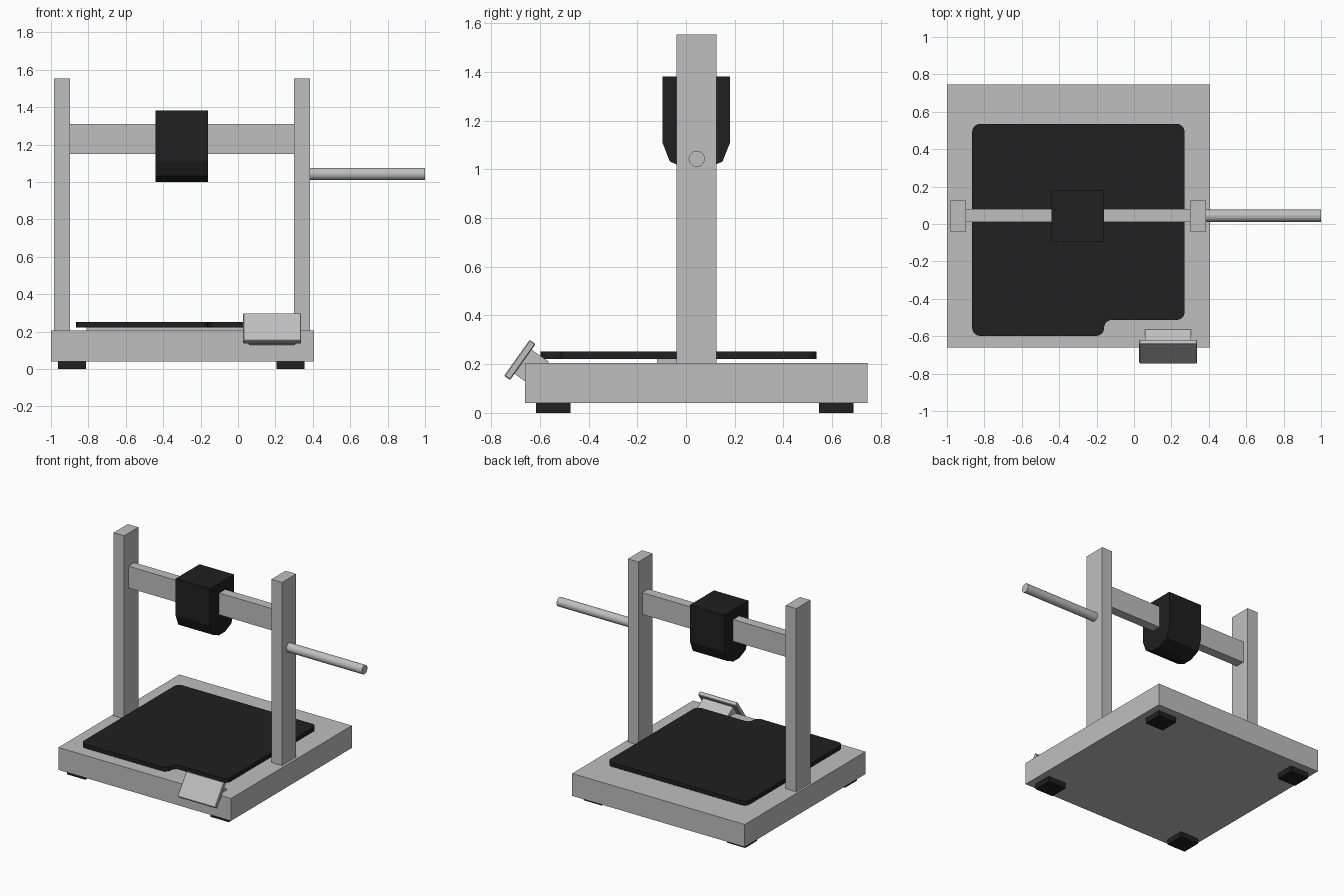
import bpy, bmesh, math
from mathutils import Matrix

if "Cube" in bpy.data.objects:
    bpy.data.objects.remove(bpy.data.objects["Cube"])


def material(name, value):
    m = bpy.data.materials.new(name)
    m.diffuse_color = (value, value, value, 1)
    m.use_nodes = True
    m.node_tree.nodes["Principled BSDF"].inputs["Base Color"].default_value = m.diffuse_color
    return m


GREY = material("light grey", 0.52)
BLACK = material("black", 0.014)


def finish(name, bm, mat):
    bmesh.ops.recalc_face_normals(bm, faces=bm.faces)
    me = bpy.data.meshes.new(name)
    bm.to_mesh(me)
    bm.free()
    me.materials.append(mat)
    ob = bpy.data.objects.new(name, me)
    bpy.context.collection.objects.link(ob)
    return ob


def prism(name, pts, vec, mat):
    """Extrude a closed outline along a vector."""
    bm = bmesh.new()
    face = bm.faces.new([bm.verts.new(p) for p in pts])
    new = bmesh.ops.extrude_face_region(bm, geom=[face])["geom"]
    bmesh.ops.translate(bm, vec=vec, verts=[v for v in new if isinstance(v, bmesh.types.BMVert)])
    return finish(name, bm, mat)


def box(name, x, y, z, mat):
    pts = [(x[0], y[0], z[0]), (x[1], y[0], z[0]), (x[1], y[1], z[0]), (x[0], y[1], z[0])]
    return prism(name, pts, (0, 0, z[1] - z[0]), mat)


def side_prism(name, yz, x0, x1, mat):
    return prism(name, [(x0, y, z) for y, z in yz], (x1 - x0, 0, 0), mat)


def rounded(corners, r, steps=6):
    """Round each right-angled corner of an axis-aligned outline."""
    out = []
    n = len(corners)
    for i, (x, y) in enumerate(corners):
        (px, py), (nx, ny) = corners[i - 1], corners[(i + 1) % n]
        lp, ln = math.hypot(px - x, py - y), math.hypot(nx - x, ny - y)
        a = ((px - x) / lp, (py - y) / lp)
        b = ((nx - x) / ln, (ny - y) / ln)
        for k in range(steps + 1):
            t = math.pi / 2 * k / steps
            u, v = r * (1 - math.sin(t)), r * (1 - math.cos(t))
            out.append((x + a[0] * u + b[0] * v, y + a[1] * u + b[1] * v))
    return out


# Base and feet
box("base", (-1, 0.405), (-0.66, 0.745), (0.04, 0.205), GREY)
for x in (-0.963, 0.205):
    for y in (-0.615, 0.547):
        box("foot", (x, x + 0.15), (y, y + 0.14), (0, 0.04), BLACK)

# Gantry posts and crossbar
for x in (-0.985, 0.3):
    box("post", (x, x + 0.086), (-0.04, 0.125), (0.205, 1.553), GREY)
box("crossbar", (-0.9, 0.3), (0.01, 0.08), (1.15, 1.31), GREY)

# Tool head with tapered lower end
half = [(0.139, 1.382), (0.139, 1.11), (0.108, 1.032), (0.035, 1.0)]
cy = 0.042
profile = [(cy - y, z) for y, z in half] + [(cy + y, z) for y, z in reversed(half)]
side_prism("tool_head", profile, -0.44, -0.16, BLACK)

# Spool rod
bm = bmesh.new()
bmesh.ops.create_cone(bm, cap_ends=True, segments=32, radius1=0.033, radius2=0.033, depth=0.615,
                      matrix=Matrix.Translation((0.6925, 0.044, 1.043)) @ Matrix.Rotation(math.pi / 2, 4, 'Y'))
rod = finish("spool_rod", bm, GREY)
bpy.context.view_layer.objects.active = rod
rod.select_set(True)
bpy.ops.object.shade_smooth_by_angle(angle=math.radians(40))

# Print bed with front notch, on a narrow carriage
outline = rounded([(-0.865, -0.598), (-0.16, -0.598), (-0.16, -0.513),
                   (0.27, -0.513), (0.27, 0.535), (-0.865, 0.535)], 0.042)
prism("print_bed", [(x, y, 0.222) for x, y in outline], (0, 0, 0.03), BLACK)
box("bed_carriage", (-0.81, 0.21), (-0.12, 0.055), (0.205, 0.222), GREY)

# Tilted control screen and its bracket
screen = side_prism("control_screen", [(-0.747, 0.152), (-0.722, 0.135), (-0.617, 0.283), (-0.642, 0.3)],
                    0.028, 0.337, GREY)
bev = screen.modifiers.new("edge", 'BEVEL')
bev.width = 0.004
bev.segments = 1
side_prism("screen_bracket", [(-0.704, 0.16), (-0.634, 0.26), (-0.563, 0.21), (-0.633, 0.11)],
           0.06, 0.305, GREY)
